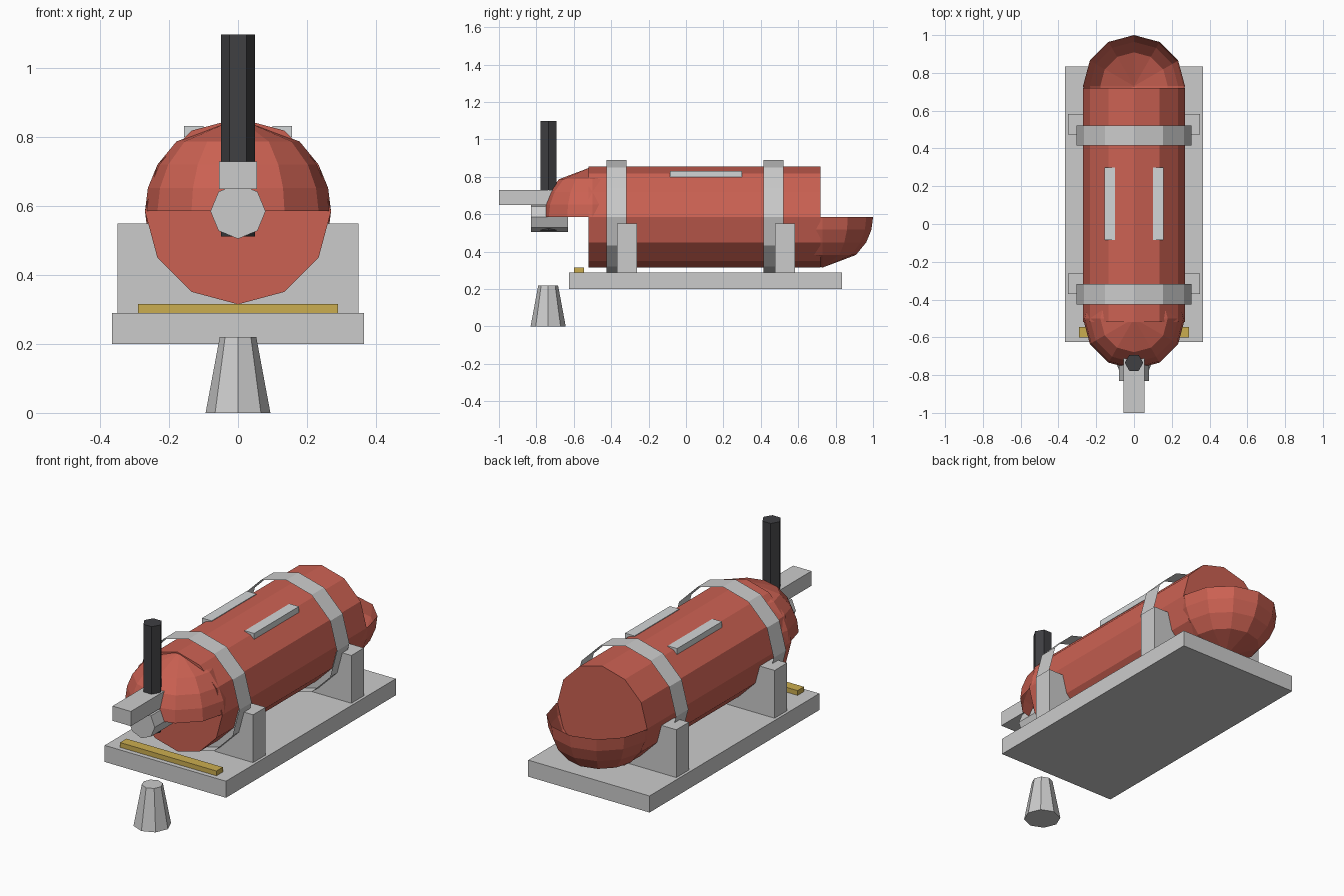
import bpy, bmesh
from math import sqrt, sin, cos, tau

if "Cube" in bpy.data.objects:
    bpy.data.objects.remove(bpy.data.objects["Cube"])


def material(name, rgb):
    m = bpy.data.materials.new(name)
    m.diffuse_color = (*rgb, 1)
    m.use_nodes = True
    m.node_tree.nodes["Principled BSDF"].inputs["Base Color"].default_value = m.diffuse_color
    return m


RED = material("red_paint", (0.60, 0.12, 0.085))
DARK = material("dark_rubber", (0.05, 0.05, 0.055))
YELLOW = material("yellow_paint", (0.60, 0.42, 0.08))
PALE = material("pale_label", (0.65, 0.67, 0.68))


def loft(name, rings, segs, center, axis="z", caps=(True, True), mat=None):
    """Stack of (radius, height) rings around an axis; radius 0 makes an apex."""
    bm = bmesh.new()
    loops = []
    for r, h in rings:
        pts = [(0, 0)] if r == 0 else [
            (r * cos(tau * i / segs), r * sin(tau * i / segs)) for i in range(segs)]
        loops.append([bm.verts.new((a, b, h) if axis == "z" else (a, h, b)) for a, b in pts])
    for lo, hi in zip(loops, loops[1:]):
        for i in range(segs):
            j = (i + 1) % segs
            bm.faces.new((lo[i], lo[j], hi[0]) if len(hi) == 1 else (lo[i], lo[j], hi[j], hi[i]))
    for loop, cap in zip((loops[0], loops[-1]), caps):
        if cap and len(loop) > 2:
            bm.faces.new(loop)
    bmesh.ops.recalc_face_normals(bm, faces=bm.faces)
    return finish(name, bm, center, mat)


def box(name, x, y, z, mat=None):
    """Box from its (min, max) extents."""
    bm = bmesh.new()
    bmesh.ops.create_cube(bm, size=1)
    bmesh.ops.scale(bm, vec=[b - a for a, b in (x, y, z)], verts=bm.verts)
    return finish(name, bm, [(a + b) / 2 for a, b in (x, y, z)], mat)


def finish(name, bm, location, mat):
    me = bpy.data.meshes.new(name)
    bm.to_mesh(me)
    bm.free()
    if mat:
        me.materials.append(mat)
    ob = bpy.data.objects.new(name, me)
    ob.location = location
    bpy.context.collection.objects.link(ob)
    return ob


R, AXIS_Z = 0.27, 0.585

# Tank and its two half domes (open shells, one up, one down)
loft("tank_body", [(R, -0.52), (R, 0.72)], 12, (0, 0, AXIS_Z), "y", mat=RED)
for name, y, side in (("front_dome", -0.50, 1), ("rear_dome", 0.73, -1)):
    rings = [(R * sqrt(1 - (i / 4) ** 2), side * R * i / 4) for i in range(5)]
    dome = loft(name, rings, 12, (0, y, AXIS_Z), caps=(False, False), mat=RED)

# Mounting plate, cradle blocks and thin open straps
box("base_plate", (-0.365, 0.365), (-0.625, 0.835), (0.20, 0.29))
for end, strap_y, block_y in (("front", -0.425, -0.37), ("rear", 0.415, 0.475)):
    box(end + "_cradle", (-0.35, 0.35), (block_y, block_y + 0.108), (0.28, 0.55))
    loft(end + "_strap", [(0.305, 0), (0.305, 0.107)], 12, (0, strap_y, AXIS_Z), "y",
         caps=(False, False))

# Yellow bar on the plate and pale strips on the tank
box("yellow_bar", (-0.29, 0.29), (-0.60, -0.545), (0.285, 0.316), YELLOW)
for side, x in (("left", (-0.157, -0.10)), ("right", (0.10, 0.157))):
    box(side + "_label_strip", x, (-0.085, 0.30), (0.80, 0.832), PALE)

# Valve, lever, hose and nozzle
loft("valve", [(0.08, -0.83), (0.08, -0.63)], 8, (0, 0, AXIS_Z), "y")
box("lever", (-0.055, 0.055), (-1.0, -0.62), (0.65, 0.73))
loft("hose", [(0.049, 0.512), (0.049, 1.098)], 6, (0, -0.735, 0), mat=DARK)
loft("nozzle", [(0.094, 0), (0.053, 0.22)], 8, (0, -0.737, 0))
